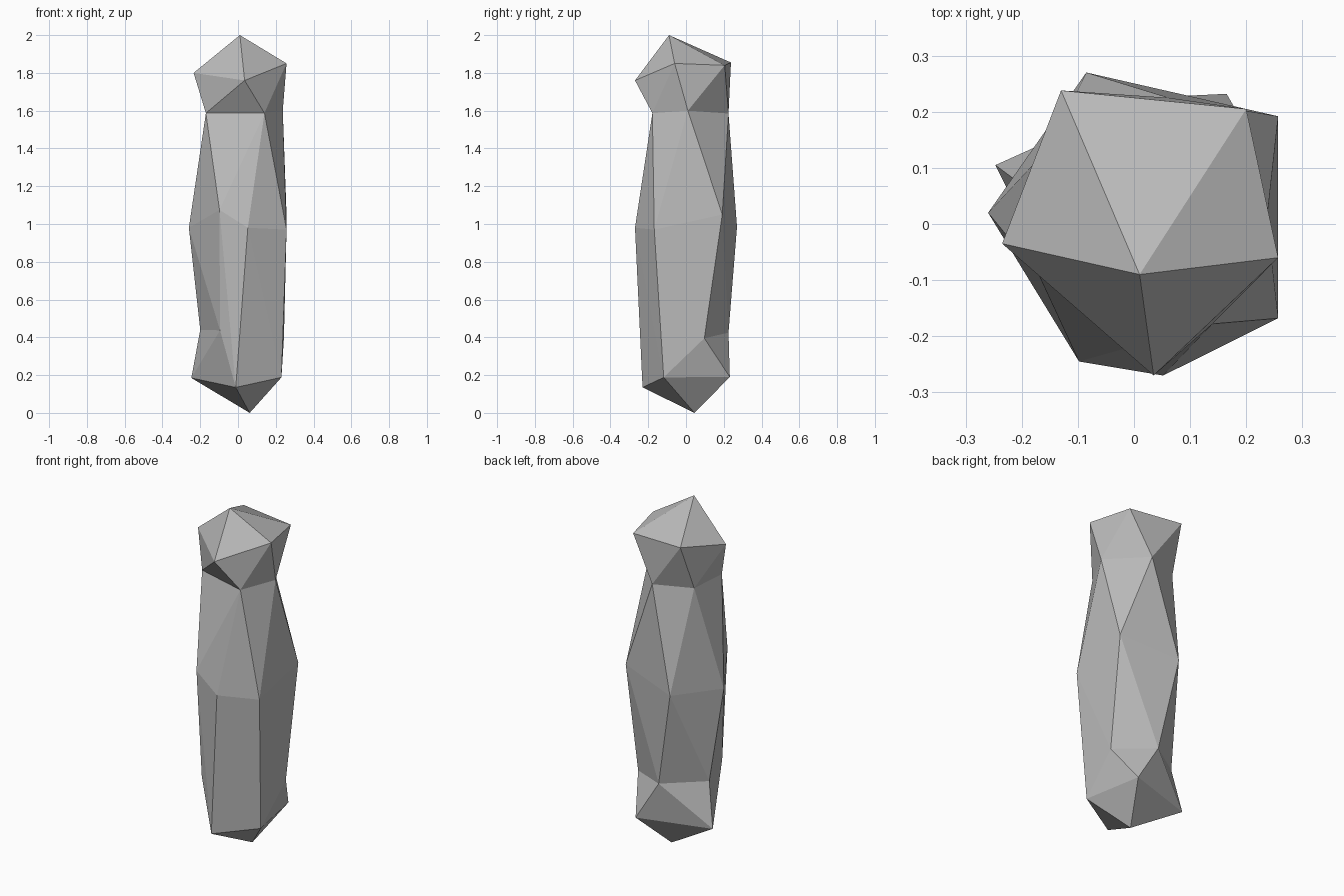
import bpy
import bmesh

if "Cube" in bpy.data.objects:
    bpy.data.objects.remove(bpy.data.objects["Cube"])

# Faceted stone pillar: irregular rings, from the crown down to the base tip
bm = bmesh.new()


def ring(*points):
    return [bm.verts.new(p) for p in points]


def tri(*verts):
    if len(set(verts)) == 3:
        bm.faces.new(verts)


def fan(tip, loop, flip=False):
    for i, v in enumerate(loop):
        w = loop[(i + 1) % len(loop)]
        tri(tip, w, v) if flip else tri(tip, v, w)


def stitch(upper, lower, steps):
    """Triangle strip between two rings; u / v steps along the upper / lower one."""
    i = j = 0
    for s in steps:
        a, b = upper[i % len(upper)], lower[j % len(lower)]
        if s == "u":
            i += 1
            tri(a, b, upper[i % len(upper)])
        else:
            j += 1
            tri(a, b, lower[j % len(lower)])


# All rings run counter-clockwise from the front left
crown = ring((0.035, -0.27, 1.76), (0.257, -0.06, 1.85), (0.2, 0.205, 1.84),
             (-0.13, 0.238, 1.855), (-0.235, -0.035, 1.8))
neck = ring((-0.17, -0.09, 1.587), (0.14, -0.178, 1.587), (0.237, 0.01, 1.6),
            (0.062, 0.225, 1.585), (-0.15, 0.138, 1.585))
waist = ring((-0.098, -0.245, 1.075), (0.052, -0.27, 0.98), (0.257, -0.168, 0.97),
             (0.257, 0.192, 1.05), (-0.085, 0.27, 0.985), (-0.26, 0.02, 0.98))
base = ring((-0.247, 0.105, 0.185), (-0.012, -0.23, 0.135),
            (0.23, -0.118, 0.188), (0.165, 0.232, 0.19))
ankle = ring((-0.095, -0.2, 0.437), (0.243, 0.097, 0.395),
             (0.02, 0.225, 0.425), (-0.2, 0.07, 0.44))
top, tip = ring((0.01, -0.09, 2.0), (0.062, 0.045, 0.0))

# The ankle dips down to the base at the front right
shin = [ankle[0], base[1], base[2]] + ankle[1:]

fan(top, crown)
stitch(crown, neck, "vu" * 5)
stitch(neck, waist, "uvvuvuvuvuv")
stitch(waist, shin, "vu" * 6)
stitch(shin, base, "vuuvuvuvuu")
fan(tip, base, flip=True)

bmesh.ops.recalc_face_normals(bm, faces=bm.faces[:])
mesh = bpy.data.meshes.new("stone_pillar")
bm.to_mesh(mesh)
bm.free()

stone = bpy.data.materials.new("grey stone")
stone.diffuse_color = (0.5, 0.5, 0.5, 1.0)
stone.use_nodes = True
stone.node_tree.nodes["Principled BSDF"].inputs["Base Color"].default_value = stone.diffuse_color
mesh.materials.append(stone)
pillar = bpy.data.objects.new("stone_pillar", mesh)
bpy.context.collection.objects.link(pillar)
